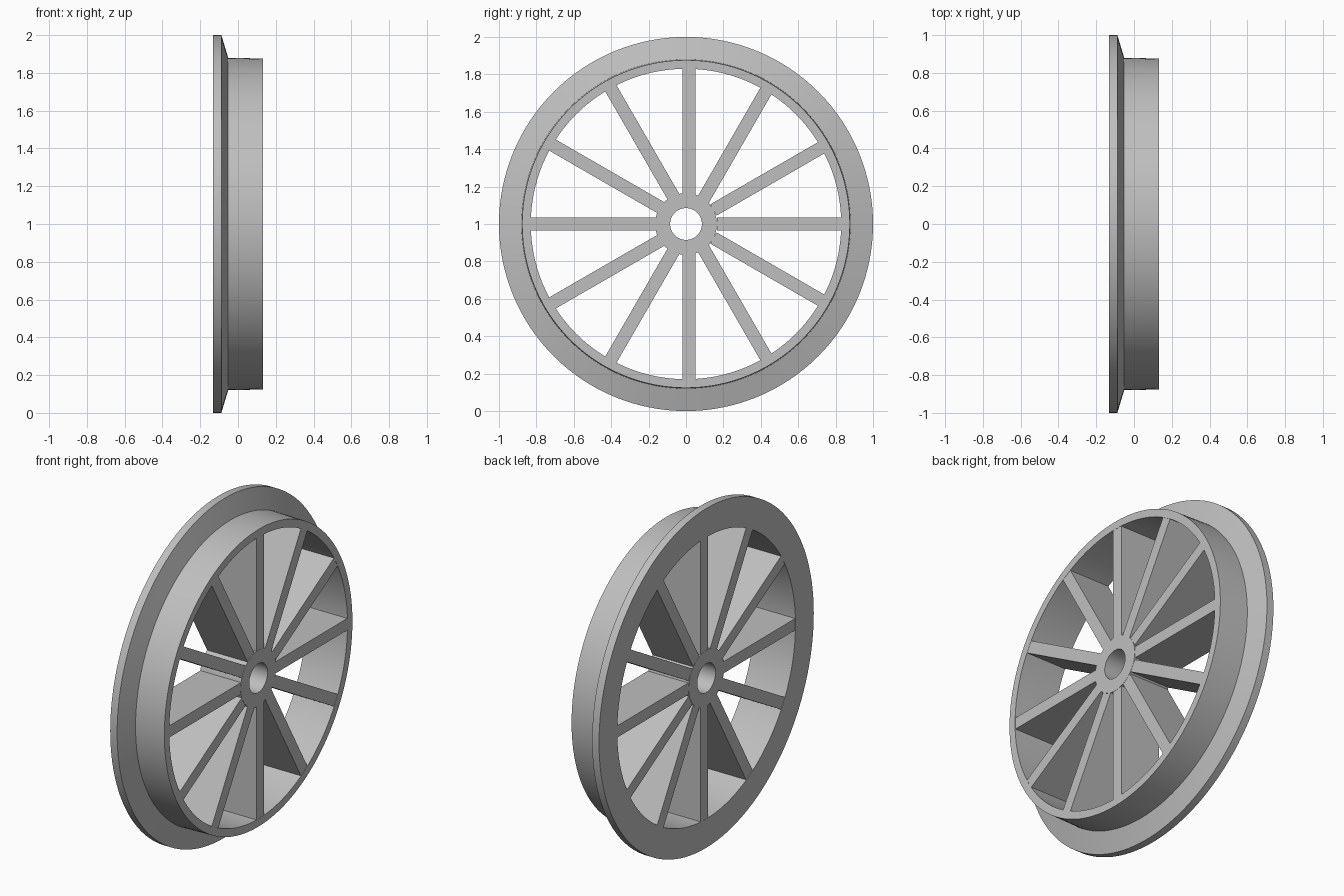
import bpy
import bmesh
import math
from mathutils import Matrix, Vector

cube = bpy.data.objects.get("Cube")
if cube:
    bpy.data.objects.remove(cube, do_unlink=True)

SEGMENTS = 128
HALF = 0.133          # half the wheel's thickness along the axle (x)
AXLE = Vector((0, 0, 1))

# Single bare metal colour
metal = bpy.data.materials.new("grey metal")
metal.use_nodes = True
grey = (0.52, 0.52, 0.52, 1)
metal.diffuse_color = grey
metal.node_tree.nodes["Principled BSDF"].inputs["Base Color"].default_value = grey


def make_object(name, bm, smooth=False):
    bmesh.ops.recalc_face_normals(bm, faces=bm.faces)
    mesh = bpy.data.meshes.new(name)
    bm.to_mesh(mesh)
    bm.free()
    mesh.materials.append(metal)
    obj = bpy.data.objects.new(name, mesh)
    bpy.context.collection.objects.link(obj)
    obj.location = AXLE
    if smooth:
        bpy.ops.object.select_all(action='DESELECT')
        obj.select_set(True)
        bpy.context.view_layer.objects.active = obj
        bpy.ops.object.shade_smooth_by_angle(angle=math.radians(15))
    return obj


def lathe(name, profile):
    """Turn a closed (x, radius) outline around the axle."""
    bm = bmesh.new()
    verts = [bm.verts.new((x, 0, r)) for x, r in profile]
    edges = [bm.edges.new((verts[i - 1], verts[i])) for i in range(len(verts))]
    bmesh.ops.spin(bm, geom=verts + edges, cent=(0, 0, 0), axis=(1, 0, 0),
                   angle=math.tau, steps=SEGMENTS, use_merge=True)
    bmesh.ops.remove_doubles(bm, verts=bm.verts, dist=1e-5)
    return make_object(name, bm, smooth=True)


# Slightly tapered tread with a bevelled flange on one side
lathe("rim_and_flange", [(-HALF, 0.83), (-HALF, 1.0), (-0.088, 1.0),
                         (-0.052, 0.88), (HALF, 0.876), (HALF, 0.83)])

# Hub with an open axle bore
lathe("hub", [(-HALF, 0.085), (-HALF, 0.165), (HALF, 0.165), (HALF, 0.085)])

# Twelve flat spokes, as deep as the rim and set a little off centre
INNER, OUTER, WIDTH = 0.15, 0.845, 0.069
bm = bmesh.new()
for i in range(12):
    place = (Matrix.Translation((0, 0.017, 0))
             @ Matrix.Rotation(math.tau * i / 12, 4, 'X')
             @ Matrix.Translation((0, 0, (INNER + OUTER) / 2))
             @ Matrix.Diagonal((2 * HALF - 0.002, WIDTH, OUTER - INNER, 1)))
    bmesh.ops.create_cube(bm, size=1, matrix=place)
make_object("spokes", bm)
